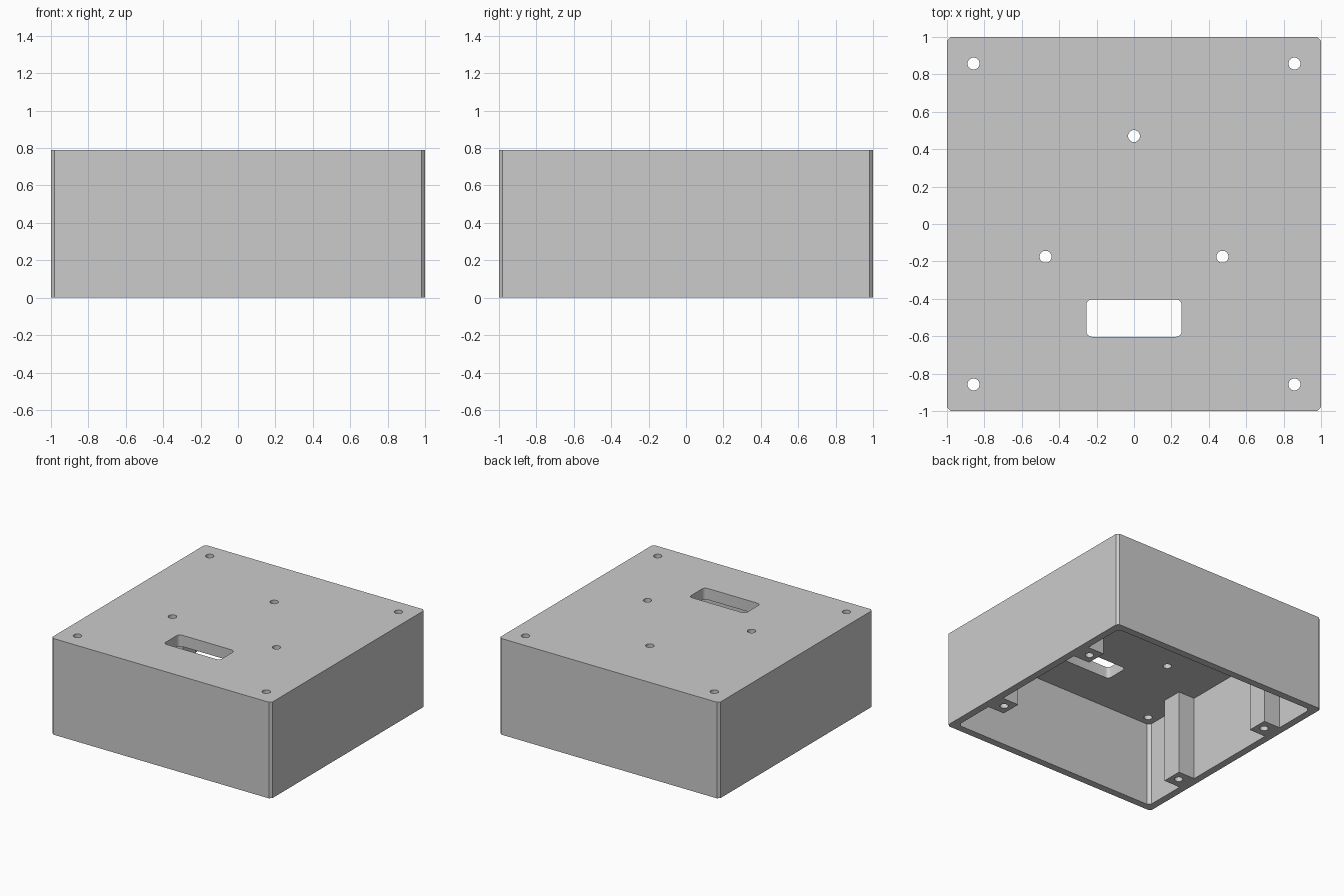
import bpy
import bmesh
from math import radians
from mathutils import Matrix

if "Cube" in bpy.data.objects:
    bpy.data.objects.remove(bpy.data.objects["Cube"], do_unlink=True)

HEIGHT = 0.79      # overall height
CEILING = 0.697    # underside of the top plate
INNER = 0.94       # half width of the cavity
HOLE_R = 0.032
HOLE_X = 0.858     # screw line on both sides
POST = 0.17        # width of a screw post
POST_Y = 0.5

grey = bpy.data.materials.new("plain grey")
grey.use_nodes = True
grey.diffuse_color = (0.6, 0.6, 0.6, 1)
grey.node_tree.nodes["Principled BSDF"].inputs["Base Color"].default_value = (0.6, 0.6, 0.6, 1)


def make_object(name, bm):
    mesh = bpy.data.meshes.new(name)
    bm.to_mesh(mesh)
    bm.free()
    mesh.materials.append(grey)
    obj = bpy.data.objects.new(name, mesh)
    bpy.context.collection.objects.link(obj)
    return obj


def block(name, x, y, z, bevel=0.0, segments=1):
    """Box from (min, max) ranges, with its upright edges bevelled."""
    bm = bmesh.new()
    bmesh.ops.create_cube(bm, size=1)
    for v in bm.verts:
        v.co = [r[0] if c < 0 else r[1] for c, r in zip(v.co, (x, y, z))]
    if bevel:
        upright = [e for e in bm.edges
                   if abs(e.verts[0].co.z - e.verts[1].co.z) > 0.01]
        bmesh.ops.bevel(bm, geom=upright, offset=bevel, offset_type='OFFSET',
                        segments=segments, profile=0.5, affect='EDGES')
    return make_object(name, bm)


def drill(name, x, y, z0, z1):
    bm = bmesh.new()
    bmesh.ops.create_cone(bm, cap_ends=True, segments=32, radius1=HOLE_R,
                          radius2=HOLE_R, depth=z1 - z0,
                          matrix=Matrix.Translation((x, y, (z0 + z1) / 2)))
    return make_object(name, bm)


def combine(target, tool, operation):
    """Apply a boolean and discard the tool."""
    mod = target.modifiers.new(operation.lower(), 'BOOLEAN')
    mod.operation = operation
    mod.solver = 'EXACT'
    mod.object = tool
    bpy.context.view_layer.objects.active = target
    bpy.ops.object.modifier_apply(modifier=mod.name)
    bpy.data.objects.remove(tool, do_unlink=True)


# Open-bottomed shell
box = block("enclosure", (-1, 1), (-1, 1), (0, HEIGHT), 0.02)
cavity = block("cavity", (-INNER, INNER), (-INNER, INNER), (-0.1, CEILING), 0.025)
combine(box, cavity, 'DIFFERENCE')

# Screw posts on the two side walls, each with a blind hole from below
for sx in (-1, 1):
    for sy in (-1, 1):
        xs = sorted((sx * 0.79, sx * 0.97))
        yc = sy * POST_Y
        post = block("screw_post", xs, (yc - POST / 2, yc + POST / 2), (0, CEILING + 0.03))
        combine(box, post, 'UNION')
        combine(box, drill("screw_hole", sx * HOLE_X, yc, -0.1, 0.4), 'DIFFERENCE')

# Through holes in the top plate: four corners and a triangle
top_holes = [(sx * HOLE_X, sy * HOLE_X) for sx in (-1, 1) for sy in (-1, 1)]
top_holes += [(0, 0.47), (-0.473, -0.175), (0.473, -0.175)]
for x, y in top_holes:
    combine(box, drill("top_hole", x, y, 0.6, 0.9), 'DIFFERENCE')

# Rounded rectangular slot in the top plate
slot = block("slot", (-0.255, 0.255), (-0.603, -0.403), (0.6, 0.9), 0.03, 4)
combine(box, slot, 'DIFFERENCE')

bpy.ops.object.select_all(action='DESELECT')
box.select_set(True)
bpy.context.view_layer.objects.active = box
bpy.ops.object.shade_smooth_by_angle(angle=radians(30))
